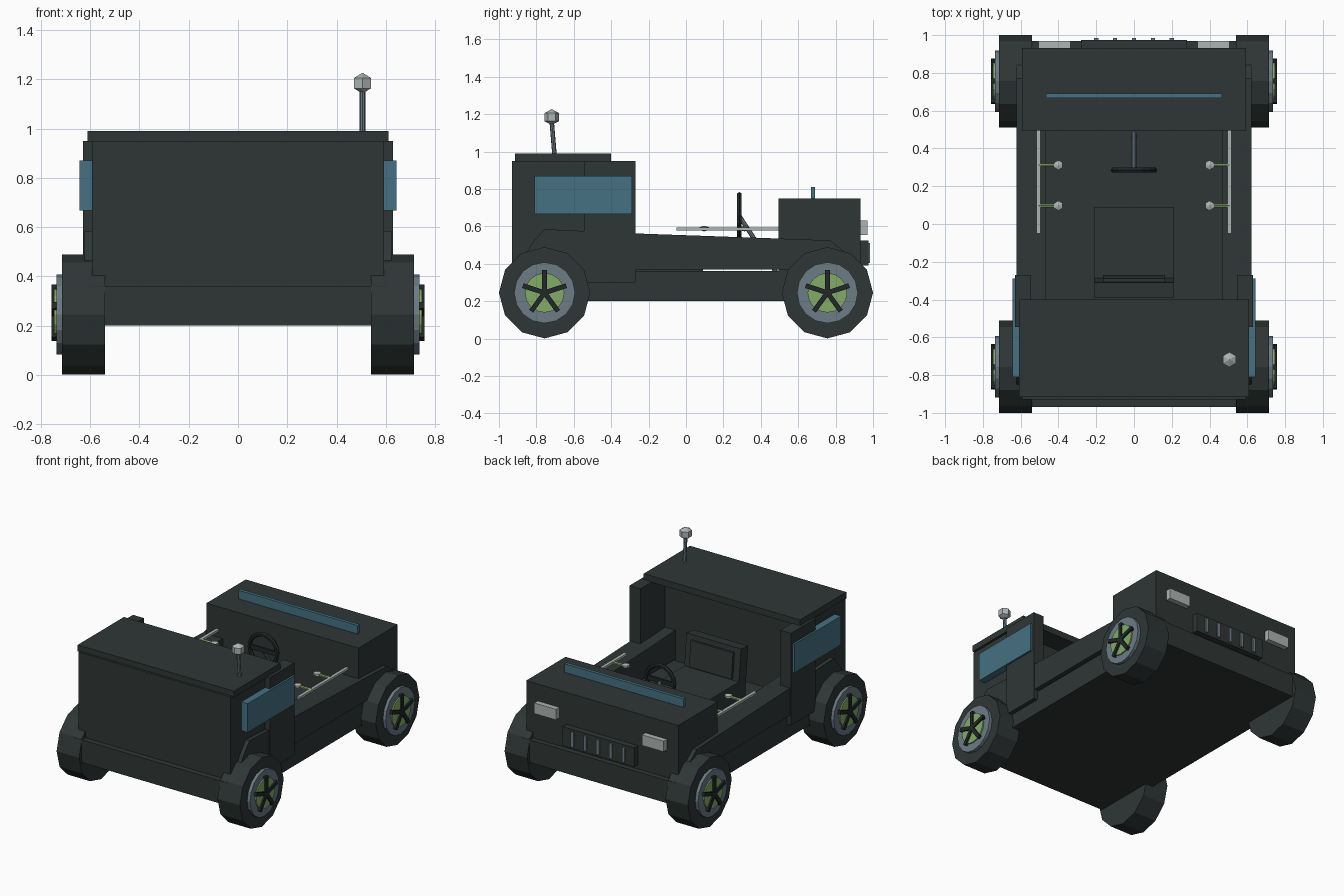
import bpy, bmesh, math
from mathutils import Vector, Matrix

if "Cube" in bpy.data.objects:
    bpy.data.objects.remove(bpy.data.objects["Cube"])


def material(name, r, g, b):
    m = bpy.data.materials.new(name)
    m.diffuse_color = (r, g, b, 1)
    m.use_nodes = True
    m.node_tree.nodes["Principled BSDF"].inputs["Base Color"].default_value = m.diffuse_color
    return m


BODY = material("charcoal paint", 0.028, 0.037, 0.036)
DARK = material("black rubber", 0.015, 0.020, 0.020)
GLASS = material("blue glass", 0.058, 0.165, 0.225)
GREEN = material("green hub", 0.23, 0.41, 0.14)
STEEL = material("blue grey steel", 0.15, 0.20, 0.235)
LIGHT = material("pale metal", 0.42, 0.46, 0.455)


def finish(name, bm, mat):
    bmesh.ops.recalc_face_normals(bm, faces=bm.faces)
    me = bpy.data.meshes.new(name)
    bm.to_mesh(me)
    bm.free()
    me.materials.append(mat)
    ob = bpy.data.objects.new(name, me)
    bpy.context.collection.objects.link(ob)
    return ob


def box(name, x, y, z, mat, turn=None):
    """Box from three (low, high) ranges, optionally turned about its centre."""
    bm = bmesh.new()
    bmesh.ops.create_cube(bm, size=1)
    size = [r[1] - r[0] for r in (x, y, z)]
    mid = [(r[0] + r[1]) / 2 for r in (x, y, z)]
    m = Matrix.Translation(mid) @ (turn or Matrix.Identity(4)) @ Matrix.Diagonal((*size, 1))
    bm.transform(m)
    return finish(name, bm, mat)


def rod(name, a, b, radius, mat, sides=8, spin=0.0):
    """Cylinder between two points."""
    a, b = Vector(a), Vector(b)
    d = b - a
    bm = bmesh.new()
    bmesh.ops.create_cone(bm, cap_ends=True, segments=sides, radius1=radius,
                          radius2=radius, depth=d.length)
    bm.transform(Matrix.Translation((a + b) / 2) @ d.to_track_quat('Z', 'Y').to_matrix().to_4x4()
                 @ Matrix.Rotation(spin, 4, 'Z'))
    return finish(name, bm, mat)


def ball(name, centre, radius, mat, squash=1.0):
    bm = bmesh.new()
    bmesh.ops.create_uvsphere(bm, u_segments=6, v_segments=3, radius=radius)
    bm.transform(Matrix.Translation(centre) @ Matrix.Diagonal((1, 1, squash, 1)))
    return finish(name, bm, mat)


def side_panel(name, x0, x1, profile, mat):
    """Extrude a (y, z) profile along x."""
    bm = bmesh.new()
    face = bm.faces.new([bm.verts.new((x0, y, z)) for y, z in profile])
    new = bmesh.ops.extrude_face_region(bm, geom=[face])["geom"]
    bmesh.ops.translate(bm, verts=[v for v in new if isinstance(v, bmesh.types.BMVert)],
                        vec=(x1 - x0, 0, 0))
    return finish(name, bm, mat)


def span(s, a, b):
    return tuple(sorted((s * a, s * b)))


# Main body
box("chassis", (-0.6, 0.6), (-0.97, 0.97), (0.2, 0.36), BODY)
box("hood", (-0.593, 0.593), (0.495, 0.933), (0.3, 0.75), BODY)
box("cabin_box", (-0.593, 0.593), (-0.93, -0.545), (0.3, 0.95), BODY)
box("roof", (-0.61, 0.61), (-0.915, -0.4), (0.945, 0.99), BODY)
box("windshield", (-0.465, 0.465), (0.667, 0.69), (0.74, 0.81), GLASS)

# Grille
box("grille_plate", (-0.28, 0.28), (0.92, 0.975), (0.39, 0.525), BODY)
for i in range(-2, 3):
    box("grille_bar", (i * 0.1 - 0.011, i * 0.1 + 0.011), (0.96, 0.985), (0.405, 0.51), STEEL)

# Seat
box("seat_cushion", (-0.213, 0.213), (-0.36, 0.09), (0.35, 0.49), BODY)
lean = Matrix.Rotation(math.radians(6), 4, 'X')
box("seat_back", (-0.213, 0.213), (-0.375, -0.295), (0.44, 0.71), BODY, lean)
box("seat_pad", (-0.165, 0.165), (-0.31, -0.278), (0.5, 0.68), BODY, lean)

# Steering wheel
rod("steering_column", (0, 0.285, 0.655), (0, 0.485, 0.35), 0.012, STEEL)
RING, TUBE, N = 0.108, 0.015, 16
bm = bmesh.new()
rings = []
for i in range(N):
    a = 2 * math.pi * i / N
    rings.append([bm.verts.new(((RING + TUBE * math.cos(b)) * math.cos(a),
                                0.285 + TUBE * math.sin(b),
                                0.66 + (RING + TUBE * math.cos(b)) * math.sin(a)))
                  for b in [math.pi / 3 * k for k in range(6)]])
for i in range(N):
    p, q = rings[i], rings[(i + 1) % N]
    for k in range(6):
        bm.faces.new((p[k], q[k], q[(k + 1) % 6], p[(k + 1) % 6]))
finish("steering_wheel", bm, DARK)
box("steering_crossbar", (-0.105, 0.105), (0.277, 0.293), (0.645, 0.675), DARK)

# Antenna
rod("antenna_stalk", (0.505, -0.703, 0.98), (0.505, -0.718, 1.16), 0.012, STEEL)
ball("antenna_bulb", (0.505, -0.718, 1.184), 0.046, LIGHT, 0.92)

# Paired side parts
PANEL = [(-0.9, 0.37), (-0.83, 0.5), (-0.76, 0.585), (-0.27, 0.562),
         (0.77, 0.525), (0.84, 0.47), (0.9, 0.37)]
for s, side in ((-1, "left"), (1, "right")):
    side_panel(side + "_side_panel", s * 0.465, s * 0.622, PANEL, BODY)
    box(side + "_pillar", span(s, 0.545, 0.63), (-0.545, -0.27), (0.3, 0.95), BODY)
    box(side + "_window", span(s, 0.58, 0.643), (-0.81, -0.288), (0.667, 0.87), GLASS)
    box(side + "_headlight", span(s, 0.335, 0.505), (0.92, 0.97), (0.555, 0.63), LIGHT)
    # Rail with two levers
    box(side + "_rail", span(s, 0.495, 0.517), (-0.05, 0.5), (0.577, 0.593), LIGHT)
    for y in (0.097, 0.312):
        rod(side + "_lever", (s * 0.505, y, 0.585), (s * 0.4, y, 0.585), 0.01, GREEN, 6)
        ball(side + "_lever_knob", (s * 0.4, y, 0.588), 0.03, LIGHT, 0.5)

    # Wheels
    for y, end in ((-0.756, "front"), (0.756, "back")):
        n = f"{end}_{side}_"
        z = 0.245

        def disc(part, x0, x1, r, mat, sides):
            rod(n + part, (s * x0, y, z), (s * x1, y, z), r, mat, sides)

        disc("tyre", 0.54, 0.715, 0.244, BODY, 12)
        disc("rim", 0.7, 0.737, 0.163, STEEL, 16)
        disc("hub", 0.72, 0.746, 0.106, GREEN, 16)
        # Five spokes, one pointing up
        for k in range(5):
            turn = Matrix.Rotation(2 * math.pi * k / 5, 4, 'X')
            spoke = box(n + "spoke", span(s, 0.73, 0.757), (-0.013, 0.013), (-0.01, 0.122), DARK)
            spoke.data.transform(Matrix.Translation((0, y, z)) @ turn)
